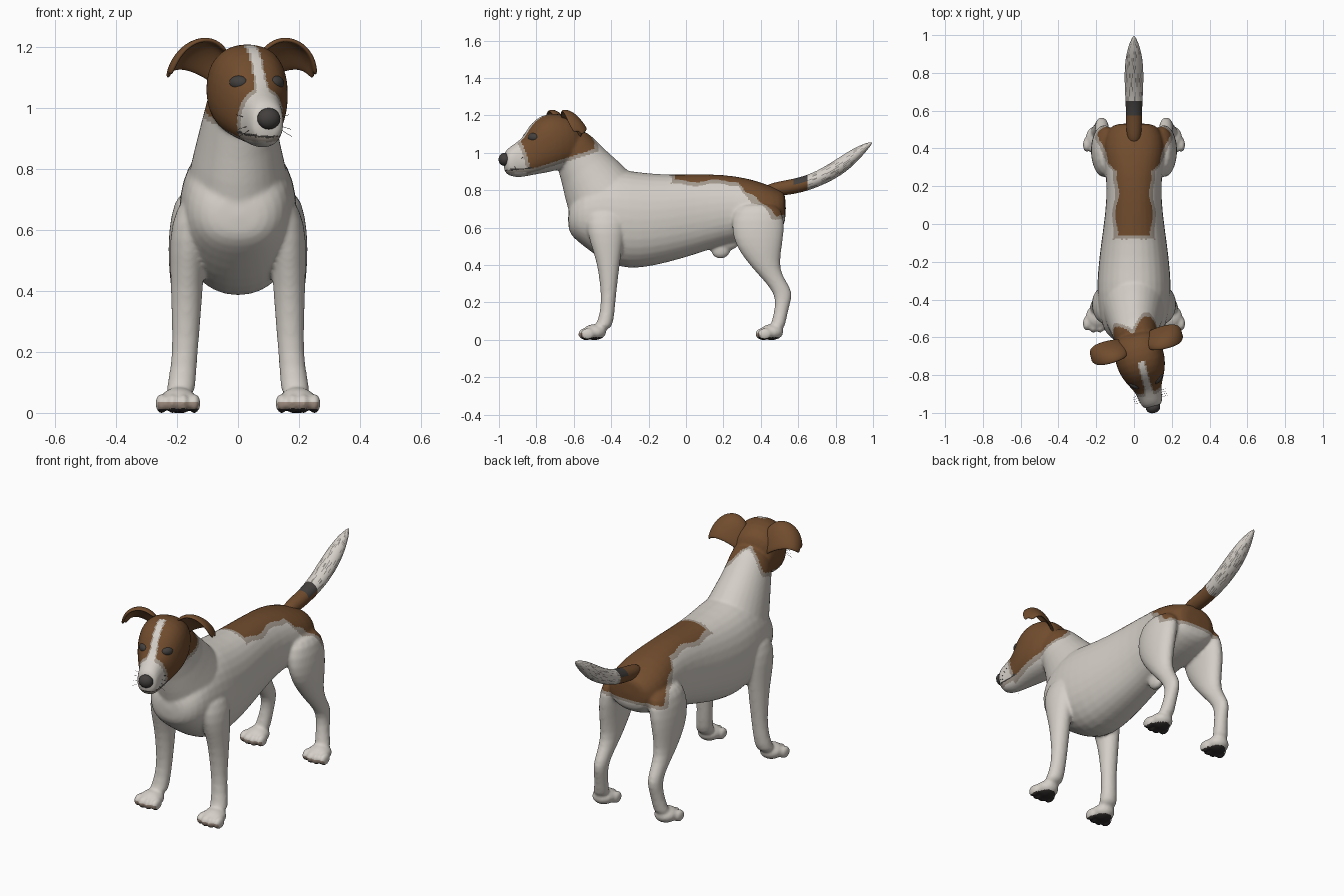
import bpy, bmesh, math, random
from mathutils import Vector

random.seed(4)
if "Cube" in bpy.data.objects:
    bpy.data.objects.remove(bpy.data.objects["Cube"])

YAW = math.radians(15)
SIN, COS = math.sin(YAW), math.cos(YAW)


def material(name, colour):
    m = bpy.data.materials.new(name)
    m.use_nodes = True
    m.diffuse_color = (*colour, 1)
    m.node_tree.nodes["Principled BSDF"].inputs["Base Color"].default_value = (*colour, 1)
    return m


white = material("white_coat", (0.66, 0.62, 0.57))
brown = material("brown_coat", (0.165, 0.073, 0.027))
fringe = material("pale_fringe", (0.37, 0.32, 0.27))
grey = material("grey_hair", (0.26, 0.24, 0.22))
dark = material("dark_grey", (0.055, 0.05, 0.047))
pad = material("paw_pad", (0.03, 0.025, 0.024))
claw = material("claw_tan", (0.34, 0.26, 0.21))


# Turned head frame: v to its left, u forward
def head_point(v, u, z):
    return Vector((0.015 + v * COS + u * SIN, -0.65 + v * SIN - u * COS, z))


def head_coords(p):
    dx, dy = p.x - 0.015, p.y + 0.65
    return dx * COS + dy * SIN, dx * SIN - dy * COS


def loft(bm, rings, tilt=0, power=1.0, place=None, count=16):
    """Skin rings (x, y, z, half width, half depth) and close both ends."""
    t = math.radians(tilt)
    loops = []
    for x, y, z, a, b in rings:
        loop = []
        for i in range(count):
            ang = 2 * math.pi * i / count
            c, s = math.cos(ang), math.sin(ang)
            c = math.copysign(abs(c) ** power, c) * a
            s = math.copysign(abs(s) ** power, s) * b
            p = (x + c, y + s * math.sin(t), z + s * math.cos(t))
            loop.append(bm.verts.new(place(*p) if place else p))
        loops.append(loop)
    for one, two in zip(loops, loops[1:]):
        for i in range(count):
            j = (i + 1) % count
            bm.faces.new((one[i], one[j], two[j], two[i]))
    bm.faces.new(loops[0])
    bm.faces.new(loops[-1])


def blob(bm, centre, radii, turn=0.0):
    made = bmesh.ops.create_uvsphere(bm, u_segments=16, v_segments=10, radius=1)["verts"]
    for v in made:
        x, y, z = (v.co[k] * radii[k] for k in range(3))
        v.co = Vector((x * math.cos(turn) - y * math.sin(turn),
                       x * math.sin(turn) + y * math.cos(turn), z)) + Vector(centre)


def finish(name, bm, mats):
    bmesh.ops.recalc_face_normals(bm, faces=bm.faces)
    mesh = bpy.data.meshes.new(name)
    bm.to_mesh(mesh)
    bm.free()
    for m in mats:
        mesh.materials.append(m)
    mesh.shade_smooth()
    obj = bpy.data.objects.new(name, mesh)
    bpy.context.collection.objects.link(obj)
    return obj


def bake(obj, mats):
    """Apply the modifiers and reset the material slots."""
    bpy.context.view_layer.update()
    dg = bpy.context.evaluated_depsgraph_get()
    mesh = bpy.data.meshes.new_from_object(obj.evaluated_get(dg))
    obj.modifiers.clear()
    obj.data = mesh
    mesh.materials.clear()
    for m in mats:
        mesh.materials.append(m)
    mesh.shade_smooth()


def upright(rows):
    return [(0, y, (top + low) / 2, w, (top - low) / 2) for y, top, low, w in rows]


# Torso, from rump to chest
bm = bmesh.new()
loft(bm, upright([
    (0.535, 0.78, 0.63, 0.09), (0.51, 0.80, 0.59, 0.14), (0.42, 0.84, 0.55, 0.17),
    (0.32, 0.87, 0.53, 0.16), (0.2, 0.888, 0.505, 0.145), (0.05, 0.892, 0.452, 0.155),
    (-0.1, 0.887, 0.408, 0.178), (-0.25, 0.9, 0.375, 0.196), (-0.36, 0.92, 0.382, 0.2),
    (-0.46, 0.9, 0.43, 0.19), (-0.55, 0.84, 0.5, 0.17), (-0.605, 0.76, 0.545, 0.13),
    (-0.632, 0.7, 0.59, 0.07)]), power=0.9)
# Neck
loft(bm, [(0, -0.38, 0.65, 0.19, 0.22), (0, -0.465, 0.785, 0.165, 0.208),
          (0, -0.545, 0.925, 0.128, 0.148), (0.01, -0.6, 1.02, 0.115, 0.122),
          (0.015, -0.64, 1.08, 0.1, 0.1)], tilt=54)
# Skull and muzzle
skull = [(0.08, 1.14, 0.98, 0.09), (0.03, 1.195, 0.93, 0.122), (-0.05, 1.218, 0.9, 0.136),
         (-0.12, 1.207, 0.888, 0.128), (-0.18, 1.165, 0.878, 0.103), (-0.215, 1.1, 0.872, 0.081),
         (-0.25, 1.065, 0.866, 0.068), (-0.3, 1.035, 0.872, 0.061), (-0.335, 1.005, 0.895, 0.05)]
loft(bm, upright(skull), power=0.85, place=lambda x, y, z: head_point(x, -y, z))
# Belly fold
blob(bm, (0, 0.185, 0.485), (0.032, 0.055, 0.052))
blob(bm, (0, 0.21, 0.525), (0.04, 0.08, 0.05))

# Legs and paws on both sides
front_leg = [(0.13, -0.42, 0.72, 0.05, 0.1), (0.155, -0.43, 0.62, 0.068, 0.11),
             (0.165, -0.425, 0.52, 0.06, 0.09), (0.168, -0.415, 0.42, 0.054, 0.064),
             (0.17, -0.413, 0.3, 0.048, 0.047), (0.173, -0.415, 0.2, 0.042, 0.038),
             (0.184, -0.427, 0.1, 0.046, 0.042), (0.192, -0.455, 0.05, 0.052, 0.052)]
hind_leg = [(0.13, 0.385, 0.74, 0.065, 0.115), (0.155, 0.385, 0.64, 0.07, 0.147),
            (0.165, 0.385, 0.54, 0.066, 0.137), (0.168, 0.4, 0.46, 0.059, 0.109),
            (0.168, 0.428, 0.38, 0.049, 0.072), (0.168, 0.48, 0.31, 0.04, 0.058),
            (0.17, 0.522, 0.25, 0.036, 0.053), (0.173, 0.517, 0.19, 0.035, 0.038),
            (0.183, 0.497, 0.1, 0.038, 0.038), (0.195, 0.483, 0.05, 0.048, 0.042)]
for side in (-1, 1):
    for leg, foot in ((front_leg, -0.49), (hind_leg, 0.457)):
        loft(bm, [(side * x, y, z, a, b) for x, y, z, a, b in leg], tilt=90)
        blob(bm, (side * 0.195, foot, 0.041), (0.063, 0.066, 0.043))
        for i in range(4):
            off = i - 1.5
            blob(bm, (side * 0.197 + off * 0.036, foot - 0.055 + abs(off) * 0.012, 0.031),
                 (0.021, 0.04, 0.033))

coat = [white, brown, fringe, dark, pad, claw]
body = finish("body", bm, coat)
body.modifiers.new("round", "SUBSURF").levels = 1
remesh = body.modifiers.new("merge", "REMESH")
remesh.mode = "VOXEL"
remesh.voxel_size = 0.008
soften = body.modifiers.new("soften", "SMOOTH")
soften.factor, soften.iterations = 0.5, 8
bake(body, coat)


# Coat markings: positive inside a brown patch
def head_patch(p):
    v, u = head_coords(p)
    edges = [p.z - 0.905 - 0.32 * (p.y + 0.85), -0.49 - p.y, 0.232 + (p.z - 1) * 0.3 - u]
    if u > 0.08:
        edges.append(3 * (abs(v) - 0.021 - 0.12 * max(0, 1.1 - p.z)))
    if u < -0.03:
        edges.append(abs(v) + 0.02 + (u + 0.03) * 0.7 + (p.z - 1.1) * 0.4)
    return min(edges)


def saddle_patch(p):
    drop = min(max((p.y - 0.28) / 0.12, 0), 1)
    spread = min(max((p.y - 0.22) / 0.25, 0), 1)
    wave = 0.008 * math.sin(p.y * 30)
    return min(p.y + 0.06, p.z - (0.85 - 0.18 * drop) + wave, 0.105 + 0.08 * spread + wave - abs(p.x))


for f in body.data.polygons:
    p, n = f.center, f.normal
    v, u = head_coords(p)
    d = max(head_patch(p), saddle_patch(p))
    f.material_index = 1 if d > 0 else 2 if d > -0.02 else 0
    # Lips and chin
    if u > 0.2 and p.z > 0.85:
        lip = 0.91 + 0.1 * (0.3 - u) - p.z
        if abs(lip) < 0.004:
            f.material_index = 3
        elif 0 < lip < 0.02:
            f.material_index = 2
    # Paw pads and claws
    if p.z < 0.014 and n.z < -0.6:
        f.material_index = 4
    elif p.z < 0.035 and n.y < -0.45:
        f.material_index = 5

# Tail with a dark band and streaked tip
bm = bmesh.new()
loft(bm, [(0, 0.42, 0.8, 0.03, 0.03), (0, 0.5, 0.808, 0.043, 0.04), (0, 0.6, 0.824, 0.043, 0.042),
          (0, 0.7, 0.857, 0.049, 0.044), (0, 0.8, 0.912, 0.052, 0.052),
          (0, 0.88, 0.966, 0.046, 0.05), (0, 0.95, 1.02, 0.028, 0.03),
          (0, 0.997, 1.055, 0.005, 0.005)])
hair = [white, brown, dark, grey]
tail = finish("tail", bm, hair)
tail.modifiers.new("round", "SUBSURF").levels = 2
bake(tail, hair)
for f in tail.data.polygons:
    y = f.center.y
    if y < 0.575:
        f.material_index = 1
    elif y < 0.645:
        f.material_index = 2 if f.normal.z > 0.25 else 1
    else:
        f.material_index = 3 if random.random() < 0.2 else 0

# Folded ears: an arched strip running outward, then down
path = [(0.06, 1.195, 0.045, 0.13), (0.1, 1.232, 0.058, 0.13), (0.15, 1.238, 0.062, 0.11),
        (0.2, 1.215, 0.06, 0.075), (0.235, 1.17, 0.05, 0.04), (0.25, 1.115, 0.022, 0.01)]
for side, name in ((-1, "right_ear"), (1, "left_ear")):
    bm = bmesh.new()
    rows = []
    for v, z, w, droop in path:
        rows.append([bm.verts.new(head_point(side * v * 0.99, -0.01 - t * w,
                                             z - droop * ((t + 1) / 2) ** 2 - 0.012 * t * t))
                     for t in (-1, -0.5, 0, 0.5, 1)])
    for a, b in zip(rows, rows[1:]):
        for i in range(4):
            bm.faces.new((a[i], a[i + 1], b[i + 1], b[i]))
    ear = finish(name, bm, [brown])
    thick = ear.modifiers.new("thickness", "SOLIDIFY")
    thick.thickness, thick.offset = 0.016, 0
    ear.modifiers.new("round", "SUBSURF").levels = 2
    bake(ear, [brown])

# Eyes set into the face
for side, name in ((-1, "right_eye"), (1, "left_eye")):
    hit, spot, normal, _ = body.closest_point_on_mesh(head_point(side * 0.072, 0.2, 1.088))
    bm = bmesh.new()
    blob(bm, spot - normal * 0.013, (0.034, 0.022, 0.024), YAW + side * 0.7)
    finish(name, bm, [dark])

# Nose
bm = bmesh.new()
blob(bm, head_point(0, 0.332, 0.965), (0.039, 0.031, 0.035), YAW)
finish("nose", bm, [dark])

# Whiskers
curve = bpy.data.curves.new("whiskers", "CURVE")
curve.dimensions = "3D"
curve.bevel_depth = 0.0007
curve.bevel_resolution = 0
for side in (-1, 1):
    for i in range(4):
        line = curve.splines.new("POLY")
        line.points.add(2)
        for k, pt in enumerate(line.points):
            pt.co = (*head_point(side * (0.05 + 0.02 * k), 0.29 - 0.012 * i,
                                 0.93 + 0.012 * i + k * (i - 2) * 0.006), 1)
curve.materials.append(dark)
bpy.context.collection.objects.link(bpy.data.objects.new("whiskers", curve))
